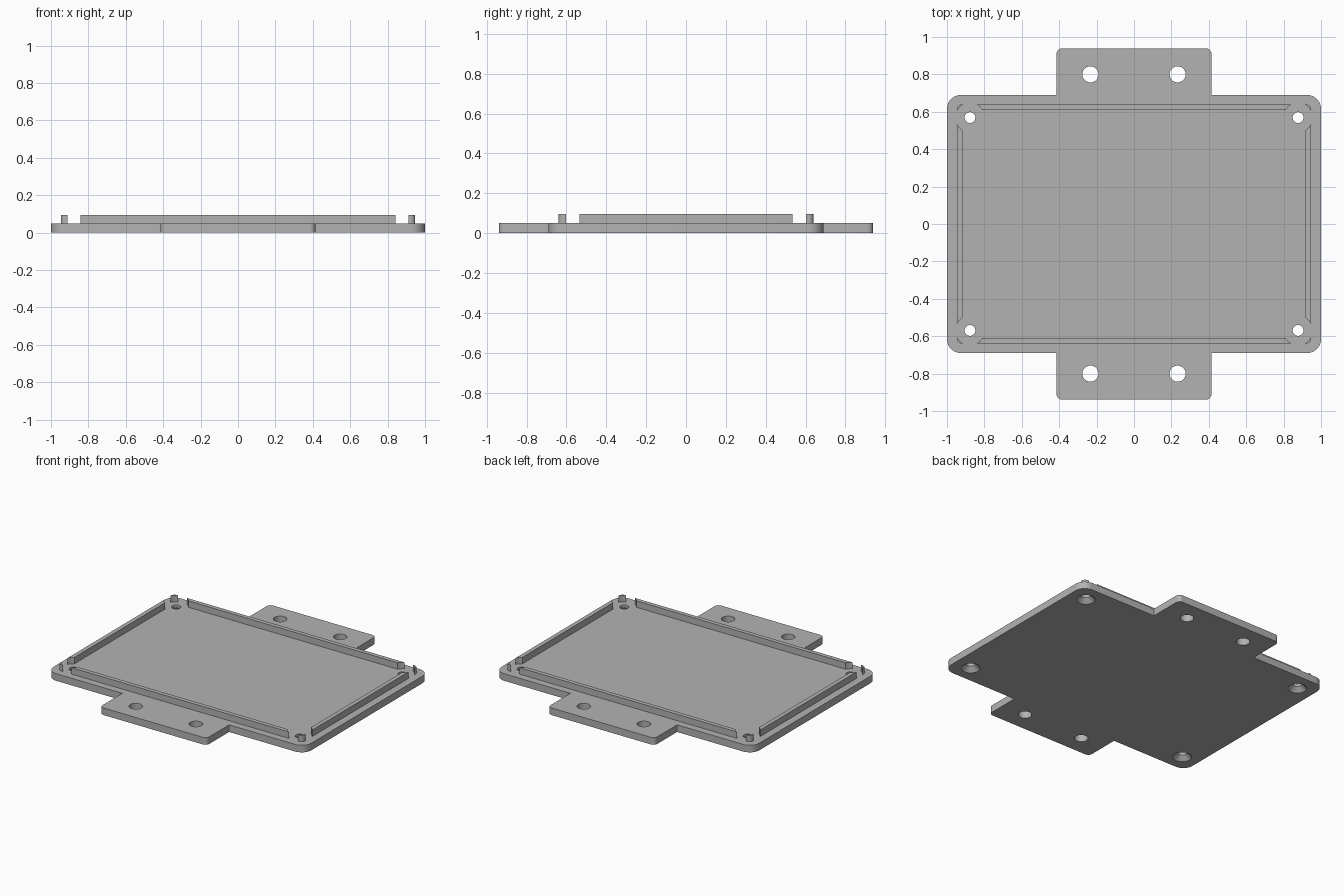
import bpy, bmesh
from math import sin, cos, pi, radians

cube = bpy.data.objects.get("Cube")
if cube:
    bpy.data.objects.remove(cube, do_unlink=True)

THICK, TOP = 0.05, 0.095
SCREW = (0.877, 0.569)
TAB_HOLE = (0.233, 0.80)

grey = bpy.data.materials.new("plain grey")
grey.use_nodes = True
grey.diffuse_color = (0.45, 0.45, 0.45, 1)
grey.node_tree.nodes["Principled BSDF"].inputs["Base Color"].default_value = grey.diffuse_color


def arc(x, y, r, n=10):
    """Rounded corner whose sharp tip would be at x, y."""
    return [(x - r + r * cos(pi / 2 * i / n), y - r + r * sin(pi / 2 * i / n))
            for i in range(n + 1)]


def four_way(quarter):
    """Mirror a first-quadrant outline into a closed loop."""
    back = quarter[::-1]
    return (quarter + [(-x, y) for x, y in back]
            + [(-x, -y) for x, y in quarter] + [(x, -y) for x, y in back])


def finish(name, bm):
    bmesh.ops.recalc_face_normals(bm, faces=bm.faces)
    mesh = bpy.data.meshes.new(name)
    bm.to_mesh(mesh)
    bm.free()
    mesh.materials.append(grey)
    ob = bpy.data.objects.new(name, mesh)
    bpy.context.collection.objects.link(ob)
    return ob


def prism(name, outline, z0, z1):
    bm = bmesh.new()
    face = bm.faces.new([bm.verts.new((x, y, z0)) for x, y in outline])
    ext = bmesh.ops.extrude_face_region(bm, geom=[face])["geom"]
    verts = [g for g in ext if isinstance(g, bmesh.types.BMVert)]
    bmesh.ops.translate(bm, verts=verts, vec=(0, 0, z1 - z0))
    return finish(name, bm)


def lathe(name, centre, profile, n=40):
    """Turned solid from (radius, height) pairs, bottom to top."""
    bm = bmesh.new()
    rings = [[bm.verts.new((centre[0] + r * cos(2 * pi * i / n),
                            centre[1] + r * sin(2 * pi * i / n), z))
              for i in range(n)] for r, z in profile]
    for a, b in zip(rings, rings[1:]):
        for i in range(n):
            j = (i + 1) % n
            bm.faces.new((a[i], a[j], b[j], b[i]))
    bm.faces.new(rings[0][::-1])
    bm.faces.new(rings[-1])
    return finish(name, bm)


def cut(ob, cutters):
    """Subtract the cutters for good, then remove them."""
    bpy.context.view_layer.objects.active = ob
    for c in cutters:
        c.hide_render = True
        mod = ob.modifiers.new("cut", "BOOLEAN")
        mod.operation, mod.solver, mod.object = "DIFFERENCE", "EXACT", c
        bpy.ops.object.modifier_apply(modifier=mod.name)
        bpy.data.objects.remove(c, do_unlink=True)


def lathe_four(name, centre, profile):
    return [lathe(name, (sx * centre[0], sy * centre[1]), profile)
            for sx in (1, -1) for sy in (1, -1)]


# Base plate with front and back mounting tabs
plate = prism("base_plate", four_way(arc(1, 0.69, 0.075) + [(0.414, 0.69)]
                                     + arc(0.414, 0.939, 0.03)), 0, THICK)
# Countersunk corner holes and plain tab holes
countersink = [(0.07, -0.01), (0.029, 0.031), (0.029, 0.1)]
cut(plate, lathe_four("screw_cutter", SCREW, countersink)
    + lathe_four("tab_cutter", TAB_HOLE, [(0.043, -0.1), (0.043, 0.1)]))

# Raised locating lip, interrupted around the corner screws
lip = prism("locating_lip", four_way(arc(0.947, 0.639, 0.025)), THICK, TOP)
inside = prism("lip_cutter", four_way([(0.917, 0.609)]), 0, 0.2)
cut(lip, [inside] + lathe_four("clearance_cutter", SCREW, [(0.078, 0), (0.078, 0.2)]))

# Smooth rounded walls, crisp edges
for ob in (plate, lip):
    bpy.ops.object.select_all(action="DESELECT")
    ob.select_set(True)
    bpy.context.view_layer.objects.active = ob
    bpy.ops.object.shade_smooth_by_angle(angle=radians(30))
